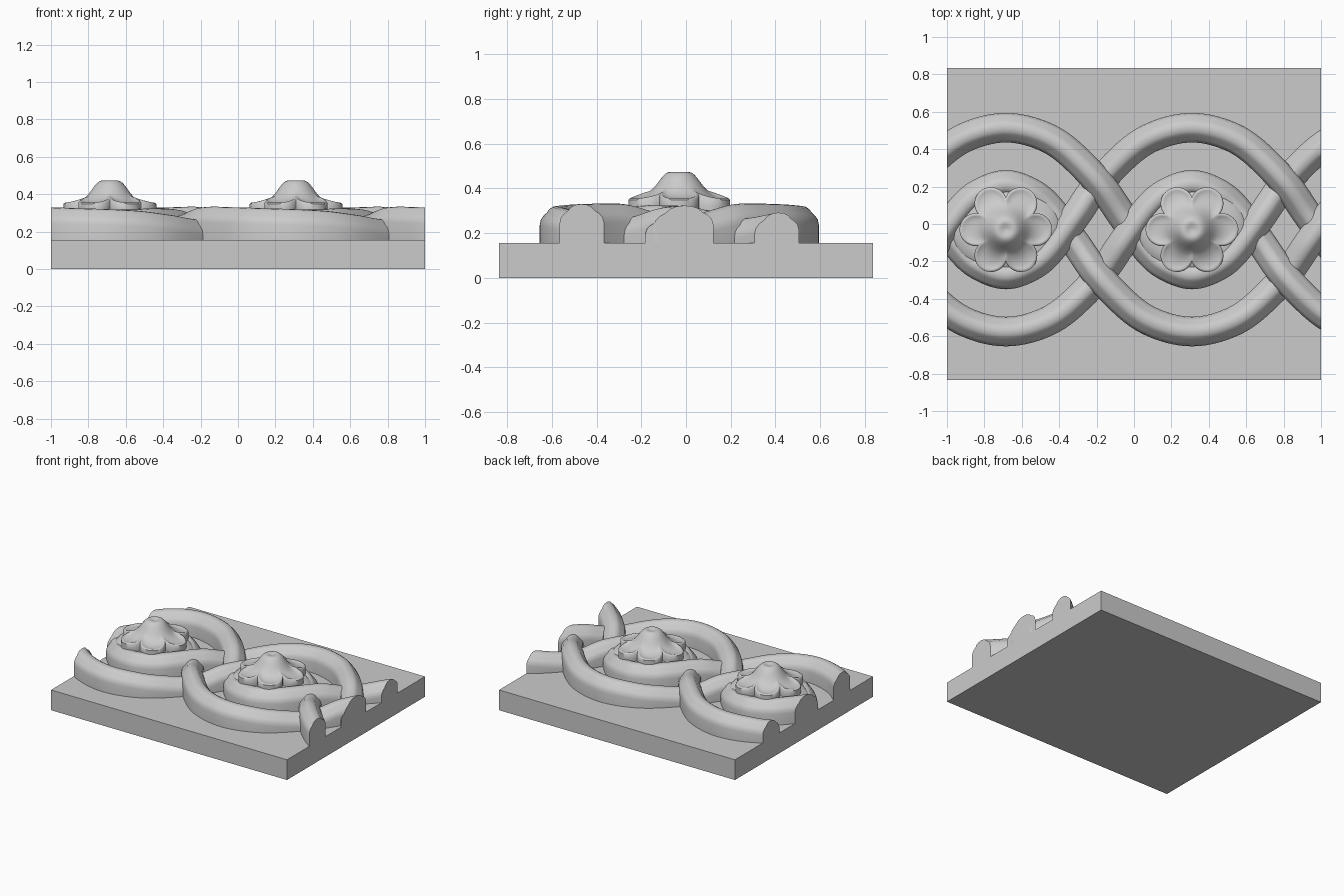
import bpy, bmesh, math
from mathutils import Vector

if "Cube" in bpy.data.objects:
    bpy.data.objects.remove(bpy.data.objects["Cube"])

PERIOD = 0.995              # spacing of the flowers
FLOWERS = (-0.685, 0.31)
MID_X = sum(FLOWERS) / 2
MID_Y = -0.03               # axis of the band
SLAB_TOP = 0.155


def finish(name, bm, angle=38):
    bmesh.ops.recalc_face_normals(bm, faces=bm.faces[:])
    me = bpy.data.meshes.new(name)
    bm.to_mesh(me)
    bm.free()
    ob = bpy.data.objects.new(name, me)
    bpy.context.collection.objects.link(ob)
    bpy.ops.object.select_all(action='DESELECT')
    ob.select_set(True)
    bpy.context.view_layer.objects.active = ob
    bpy.ops.object.shade_smooth_by_angle(angle=math.radians(angle))
    return ob


def bridge(bm, rings):
    for a, b in zip(rings, rings[1:]):
        n = len(a)
        for i in range(n):
            j = (i + 1) % n
            bm.faces.new((a[i], a[j], b[j], b[i]))


# backing slab
bm = bmesh.new()
bmesh.ops.create_cube(bm, size=1)
bmesh.ops.scale(bm, vec=(2, 1.67, SLAB_TOP), verts=bm.verts)
bmesh.ops.translate(bm, vec=(0, 0, SLAB_TOP / 2), verts=bm.verts)
finish("backing_slab", bm)

# strand path: outer crest -> low side of next eye, x measured from the crossing
DOWN = [(-0.4975, 0.515, 0.32), (-0.33, 0.483, 0.325), (-0.18, 0.40, 0.33),
        (0, 0.22, 0.33), (0.127, 0.04, 0.285), (0.26, -0.14, 0.28),
        (0.36, -0.225, 0.30)]
# eye -> outer crest, crossing over then under
UP = [(-0.4975, -0.27, 0.315), (-0.36, -0.225, 0.32), (-0.26, -0.14, 0.325),
      (-0.127, 0.04, 0.315), (0, 0.22, 0.265), (0.18, 0.40, 0.29),
      (0.33, 0.483, 0.31)]
# half of the moulded cross-section: (offset, depth under crown)
HALF = [(0.079, -0.085), (0.074, -0.06), (0.062, -0.042), (0.048, -0.03),
        (0.036, -0.013), (0.02, -0.003)]


def strand_path(crest_x):
    pts = []
    for k in (-1, 0, 1):
        x0 = crest_x + 2 * k * PERIOD
        pts += [Vector((x0 + PERIOD * 0.5 + x, y, z)) for x, y, z in DOWN]
        pts += [Vector((x0 + PERIOD * 1.5 + x, y, z)) for x, y, z in UP]
    out = []
    for i in range(1, len(pts) - 2):
        a, b, c, d = pts[i - 1:i + 3]
        for s in range(8):
            t = s / 8
            out.append(0.5 * (2 * b + (c - a) * t + (2 * a - 5 * b + 4 * c - d) * t * t
                              + (3 * b - a - 3 * c + d) * t ** 3))
    return out


def make_strand(name, crest_x, turned):
    path = strand_path(crest_x)
    if turned:
        path = [Vector((2 * MID_X - p.x, 2 * MID_Y - p.y, p.z)) for p in path]
        path.reverse()
    path = [p for p in path if -1.25 < p.x < 1.25]
    bm = bmesh.new()
    rings = []
    for i, p in enumerate(path):
        t = path[min(i + 1, len(path) - 1)] - path[max(i - 1, 0)]
        n = Vector((-t.y, t.x, 0)).normalized()
        sec = [(HALF[0][0], SLAB_TOP - 0.01)] + [(o, p.z + d) for o, d in HALF]
        sec += [(0, p.z)] + [(-o, z) for o, z in reversed(sec)]
        rings.append([bm.verts.new((p.x + n.x * o, p.y + n.y * o, z)) for o, z in sec])
    bridge(bm, rings)
    # trim flush with the slab ends and cap
    for side in (-1, 1):
        cut = bmesh.ops.bisect_plane(bm, geom=bm.verts[:] + bm.edges[:] + bm.faces[:],
                                     plane_co=(side, 0, 0), plane_no=(side, 0, 0),
                                     clear_outer=True)["geom_cut"]
        edges = [e for e in cut if isinstance(e, bmesh.types.BMEdge)]
        bmesh.ops.contextual_create(bm, geom=edges)
    finish(name, bm)


# four interlaced strands, the lower pair being the upper pair turned half round
for n, crest in enumerate(FLOWERS, 1):
    make_strand(f"upper_strand_{n}", crest, False)
    make_strand(f"lower_strand_{n}", crest, True)


# filled eye under each flower
def make_eye(name, cx):
    bm = bmesh.new()
    rings = []
    for s, z in ((1, 0.145), (1, 0.275), (0.93, 0.295), (0.75, 0.305), (0.4, 0.31)):
        rings.append([bm.verts.new((cx + 0.29 * s * math.cos(i * math.tau / 64),
                                    MID_Y + 0.225 * s * math.sin(i * math.tau / 64), z))
                      for i in range(64)])
    bridge(bm, rings)
    bm.faces.new(rings[0])
    bm.faces.new(rings[-1])
    finish(name, bm)


# six-petalled flower: cupped petals round a raised boss
PETAL_DIST, PETAL_R = 0.16, 0.088


def flower_height(r, phi):
    boss = 0.34 + 0.143 / (1 + (r / 0.108) ** 4) - 0.015 * math.exp(-(r / 0.035) ** 2)
    dx, dy = r * math.cos(phi) - PETAL_DIST, r * math.sin(phi)
    q = min(math.hypot(dx, dy) / PETAL_R, 1.0)
    petal = 0.345 + 0.05 * q * q - 0.035 * max(0, (r - 0.15) / 0.1)
    petal -= 0.02 * max(0, (q - 0.85) / 0.15) ** 2
    k = 0.012
    return k * math.log(math.exp(boss / k) + math.exp(petal / k)) - 0.003


def make_flower(name, cx):
    steps, rows = 120, 28
    bm = bmesh.new()
    rings = []
    for j in range(rows + 2):
        f = min(j + 1, rows) / rows
        ring = []
        for i in range(steps):
            a = i * math.tau / steps
            phi = (a + math.pi / 6) % (math.pi / 3) - math.pi / 6
            edge = (PETAL_DIST * math.cos(phi)
                    + math.sqrt(PETAL_R ** 2 - (PETAL_DIST * math.sin(phi)) ** 2))
            r = edge * f
            z = flower_height(r, phi)
            if j >= rows:
                z = 0.32 if j == rows else 0.27
            ring.append(bm.verts.new((cx + r * math.cos(a), MID_Y + r * math.sin(a), z)))
        rings.append(ring)
    bridge(bm, rings)
    tip = bm.verts.new((cx, MID_Y, flower_height(0, 0)))
    for i in range(steps):
        bm.faces.new((tip, rings[0][i], rings[0][(i + 1) % steps]))
    bm.faces.new(rings[-1])
    finish(name, bm, 50)


for n, cx in enumerate(FLOWERS, 1):
    make_eye(f"eye_plinth_{n}", cx)
    make_flower(f"flower_{n}", cx)
